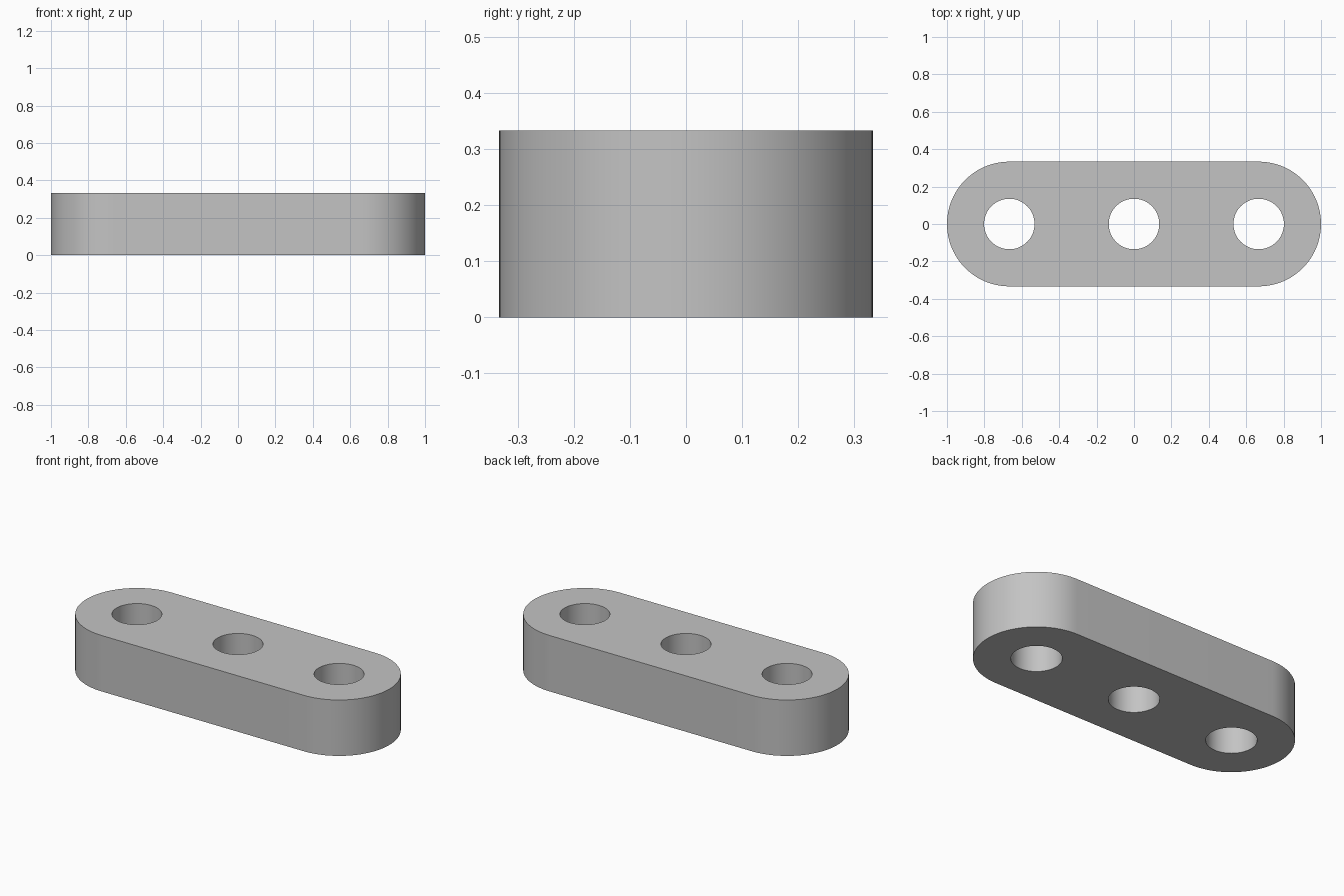
import bpy, bmesh, math

if "Cube" in bpy.data.objects:
    bpy.data.objects.remove(bpy.data.objects["Cube"])

THICK = 1 / 3      # beam height
END_R = 1 / 3      # rounded end radius
PITCH = 2 / 3      # hole spacing
HOLE_R = 0.135


def arc(cx, r, start, end, n):
    return [(cx + r * math.cos(start + (end - start) * i / n),
             r * math.sin(start + (end - start) * i / n)) for i in range(n + 1)]


def add_loop(bm, pts):
    vs = [bm.verts.new((x, y, 0)) for x, y in pts]
    return [bm.edges.new((vs[i], vs[(i + 1) % len(vs)])) for i in range(len(vs))]


bm = bmesh.new()

# Flat profile: stadium outline with three round holes
h = math.pi / 2
edges = add_loop(bm, arc(PITCH, END_R, -h, h, 48) + arc(-PITCH, END_R, h, 3 * h, 48))
for cx in (-PITCH, 0, PITCH):
    edges += add_loop(bm, arc(cx, HOLE_R, 0, 2 * math.pi, 64)[:-1])
bmesh.ops.triangle_fill(bm, edges=edges, use_beauty=True, normal=(0, 0, 1))

# Extrude to full thickness
ret = bmesh.ops.extrude_face_region(bm, geom=bm.faces[:], use_keep_orig=True)
top = [g for g in ret["geom"] if isinstance(g, bmesh.types.BMVert)]
bmesh.ops.translate(bm, verts=top, vec=(0, 0, THICK))
bmesh.ops.recalc_face_normals(bm, faces=bm.faces[:])

mesh = bpy.data.meshes.new("three_hole_beam")
bm.to_mesh(mesh)
bm.free()
beam = bpy.data.objects.new("three_hole_beam", mesh)
bpy.context.collection.objects.link(beam)

grey = bpy.data.materials.new("light_grey")
grey.diffuse_color = (0.55, 0.55, 0.55, 1)
grey.use_nodes = True
grey.node_tree.nodes["Principled BSDF"].inputs["Base Color"].default_value = grey.diffuse_color
mesh.materials.append(grey)

bpy.context.view_layer.objects.active = beam
beam.select_set(True)
bpy.ops.object.shade_smooth_by_angle(angle=math.radians(30))
